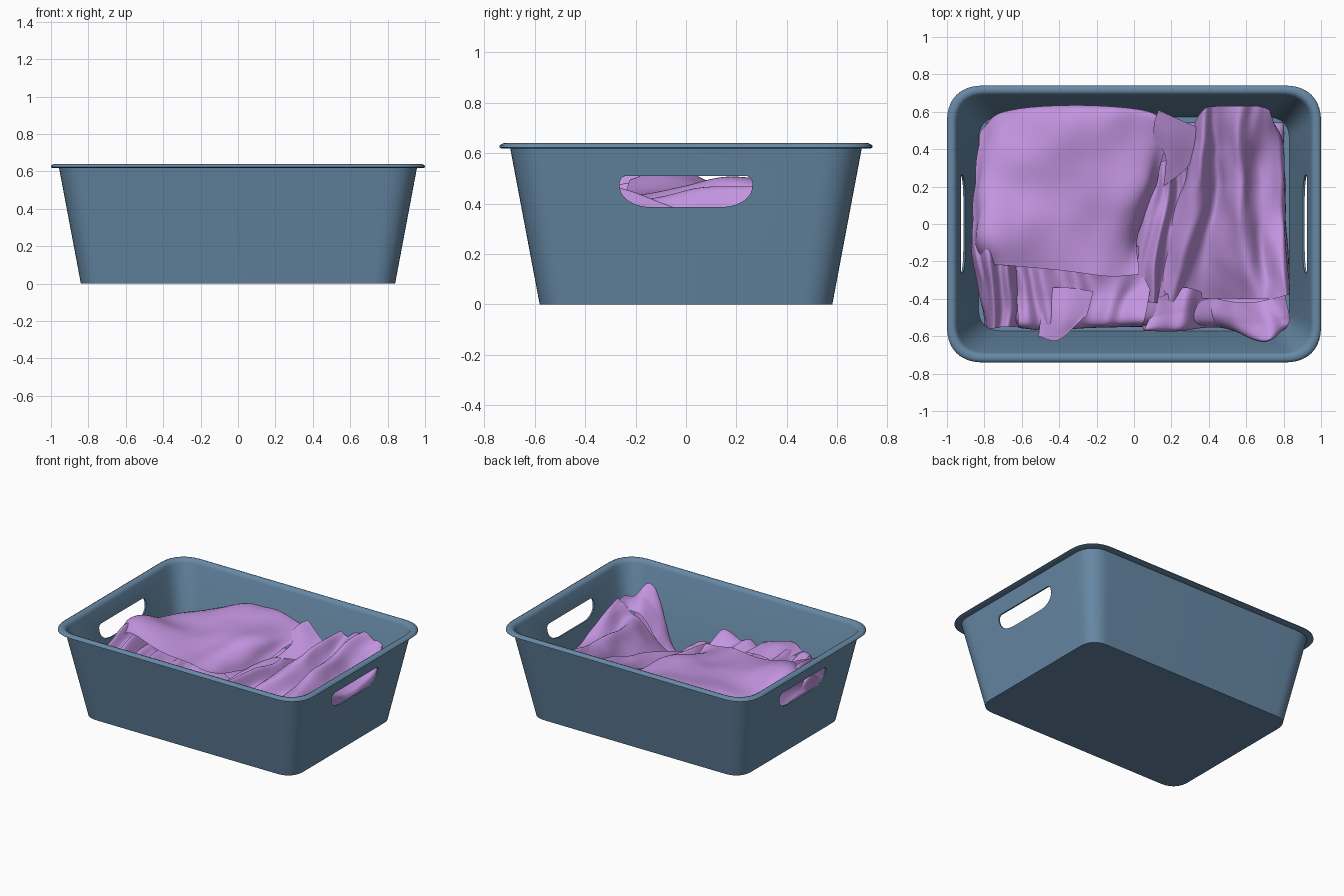
import bpy, bmesh, math
from mathutils import Vector, noise


def material(name, color):
    m = bpy.data.materials.new(name)
    m.diffuse_color = (*color, 1)
    return m


BLUE = material("bin_blue", (0.135, 0.25, 0.38))
PURPLE = material("cloth_purple", (0.55, 0.30, 0.75))


def make_object(name, verts, faces, mat=None):
    me = bpy.data.meshes.new(name)
    me.from_pydata(verts, [], faces)
    ob = bpy.data.objects.new(name, me)
    bpy.context.collection.objects.link(ob)
    if mat:
        me.materials.append(mat)
    bm = bmesh.new()
    bm.from_mesh(me)
    bmesh.ops.recalc_face_normals(bm, faces=bm.faces)
    bm.to_mesh(me)
    bm.free()
    return ob


def smooth(ob, angle):
    bpy.ops.object.select_all(action='DESELECT')
    ob.select_set(True)
    bpy.context.view_layer.objects.active = ob
    bpy.ops.object.shade_smooth_by_angle(angle=math.radians(angle))


def rounded(hx, hy, radii, power=1.0, n=14):
    """Rounded rectangle outline; (rx, ry) per corner from + + anticlockwise."""
    pts = []
    for k, (sx, sy) in enumerate([(1, 1), (-1, 1), (-1, -1), (1, -1)]):
        rx, ry = radii[k]
        for i in range(n + 1):
            a = math.pi / 2 * (i / n if k % 2 == 0 else 1 - i / n)
            c, s = max(math.cos(a), 0) ** power, max(math.sin(a), 0) ** power
            pts.append((sx * (hx - rx + rx * c), sy * (hy - ry + ry * s)))
    return pts


def loft(name, rings, mat=None):
    n = len(rings[0])
    faces = [tuple(range(n))[::-1], tuple(range((len(rings) - 1) * n, len(rings) * n))]
    for k in range(len(rings) - 1):
        for i in range(n):
            j = (i + 1) % n
            faces.append((k * n + i, k * n + j, k * n + n + j, k * n + n + i))
    return make_object(name, [p for r in rings for p in r], faces, mat)


# Bin: tapered shell with rolled rim; rows are half x, half y, corner radius, z
profile = [(0.840, 0.580, 0.13, 0.0), (0.957, 0.697, 0.16, 0.620), (0.990, 0.730, 0.19, 0.618),
           (1.000, 0.740, 0.20, 0.623), (0.998, 0.738, 0.20, 0.632), (0.985, 0.725, 0.19, 0.639),
           (0.970, 0.710, 0.18, 0.640), (0.955, 0.697, 0.165, 0.634), (0.946, 0.687, 0.16, 0.615),
           (0.831, 0.571, 0.12, 0.010)]
bin_shell = loft("bin", [[(x, y, z) for x, y in rounded(hx, hy, [(r, r)] * 4, 0.84)]
                         for hx, hy, r, z in profile], BLUE)

# Handle slots: one long cutter passes through both end walls
slot = rounded(0.263, 0.062, [(0.03, 0.03)] * 2 + [(0.13, 0.085)] * 2, 0.95)
cutter = loft("slot_cutter", [[(x, y, 0.448 + z) for y, z in slot] for x in (-1.2, 1.2)])
cutter.hide_render = True
mod = bin_shell.modifiers.new("slots", 'BOOLEAN')
mod.object = cutter
mod.solver = 'EXACT'
bpy.context.view_layer.objects.active = bin_shell
bpy.ops.object.modifier_apply(modifier=mod.name)
bpy.data.objects.remove(cutter)
smooth(bin_shell, 50)


def spline(pts, t):
    """Smooth curve through the points, t from 0 to 1."""
    n = len(pts) - 1
    i = min(int(t * n), n - 1)
    f = t * n - i
    b, c = pts[i], pts[i + 1]
    a = pts[i - 1] if i else b * 2 - c
    d = pts[i + 2] if i + 2 <= n else c * 2 - b
    return b + (c - a) * (f / 2) + (a * 2 - b * 5 + c * 4 - d) * (f * f / 2) \
        + (b * 3 - a - c * 3 + d) * (f ** 3 / 2)


def cloth(name, rows, wrinkle=0.012, folds=0, depth=0.0, res=56):
    """Sheet through a grid of points, with pleats along v and soft wrinkles."""
    rows = [[Vector(p) for p in r] for r in rows]
    verts, faces = [], []
    for i in range(res + 1):
        u = i / res
        col = [spline(r, u) for r in rows]
        for j in range(res + 1):
            p = spline(col, j / res)
            w = noise.noise((p.x * 5, p.y * 3.2, len(name)))
            p.z += wrinkle * w + depth * math.sin(folds * math.tau * u + 3 * w)
            p.x += wrinkle * 0.6 * noise.noise((p.z * 9, p.y * 5, 3))
            p.z = max(p.z, 0.012)
            verts.append(p)
    for i in range(res):
        for j in range(res):
            a = i * (res + 1) + j
            faces.append((a, a + 1, a + res + 2, a + res + 1))
    smooth(make_object(name, verts, faces, PURPLE), 60)


# Bulk of the pile, falling to the floor all round, lower on the right
def pile_point(x, y):
    edge = max(abs(x), abs(y))
    top = 0.30 if x < 0.1 else 0.15
    return (x * 0.79, y * 0.54, top if edge < 0.99 else 0.012)


steps = (-1, -0.96, -0.5, 0, 0.5, 0.96, 1)
cloth("cloth_pile", [[pile_point(x, y) for x in steps] for y in steps], 0.03)

# Broad sheet on the left, sagging at the back corner
cloth("cloth_left_sheet", [
    [(-.78, .54, .16), (-.69, .59, .24), (-.31, .62, .32), (.09, .59, .38), (.19, .53, .45)],
    [(-.83, .46, .24), (-.69, .57, .35), (-.31, .60, .49), (.06, .57, .49), (.18, .47, .47)],
    [(-.85, .20, .34), (-.74, .20, .45), (-.30, .20, .47), (.02, .20, .48), (.12, .18, .36)],
    [(-.87, -.08, .37), (-.76, -.05, .53), (-.35, -.05, .44), (-.07, -.05, .45), (.02, -.06, .36)],
    [(-.84, -.22, .36), (-.70, -.22, .49), (-.38, -.25, .43), (-.14, -.28, .44), (.02, -.27, .41)]], 0.04)

# Pleated strip down the left end
cloth("cloth_left_pleats", [
    [(-.84, .10, .25), (-.78, .10, .38), (-.68, .10, .40), (-.60, .10, .36)],
    [(-.87, -.13, .34), (-.80, -.15, .48), (-.69, -.15, .46), (-.60, -.15, .37)],
    [(-.83, -.36, .28), (-.77, -.36, .44), (-.69, -.36, .44), (-.60, -.36, .36)],
    [(-.80, -.54, .15), (-.77, -.56, .36), (-.70, -.55, .41), (-.62, -.55, .30)]], 0.015, 3, 0.028)

# Layered hems at the front
cloth("cloth_front_hem", [
    [(-.64, -.12, .38), (-.45, -.12, .37), (-.25, -.12, .37), (.08, -.12, .34)],
    [(-.63, -.36, .38), (-.45, -.38, .38), (-.25, -.36, .37), (.08, -.36, .33)],
    [(-.62, -.54, .40), (-.45, -.56, .37), (-.25, -.54, .35), (.05, -.53, .38)],
    [(-.62, -.55, .12), (-.45, -.55, .15), (-.25, -.55, .13), (.04, -.55, .12)]], 0.025, 4, 0.02)
cloth("cloth_front_flap", [
    [(-.48, -.34, .38), (-.36, -.34, .40), (-.22, -.36, .38)],
    [(-.50, -.50, .38), (-.38, -.50, .43), (-.25, -.48, .40)],
    [(-.51, -.60, .38), (-.40, -.62, .41), (-.27, -.50, .42)]], res=20)

# Turned-up corner between the two halves
cloth("cloth_middle_corner", [
    [(.10, .46, .45), (.11, .54, .48), (.13, .61, .49)],
    [(.17, .36, .42), (.20, .46, .45), (.24, .56, .45)],
    [(.16, .20, .38), (.30, .32, .38), (.36, .51, .40)]], res=24)

# Narrow folds slipping down between the halves
cloth("cloth_middle_folds", [
    [(.08, .32, .30), (.18, .34, .38), (.25, .34, .33), (.36, .36, .30)],
    [(.02, .05, .30), (.13, .05, .39), (.22, .05, .31), (.32, .05, .28)],
    [(.00, -.20, .28), (.10, -.20, .36), (.18, -.20, .26), (.30, -.20, .22)],
    [(.00, -.40, .26), (.10, -.42, .32), (.16, -.42, .22), (.28, -.42, .18)]], 0.02, 3, 0.018)

# Heavy ridged folds on the right
cloth("cloth_right_folds", [
    [(.29, .42, .28), (.36, .60, .46), (.44, .63, .46), (.55, .63, .52), (.66, .63, .47), (.73, .60, .45), (.72, .52, .16)],
    [(.26, .25, .26), (.35, .36, .46), (.45, .38, .36), (.55, .38, .49), (.67, .38, .36), (.78, .42, .36), (.80, .40, .15)],
    [(.18, .05, .24), (.31, .08, .41), (.44, .08, .30), (.55, .08, .46), (.68, .08, .35), (.79, .08, .34), (.81, .08, .15)],
    [(.10, -.20, .20), (.24, -.20, .31), (.38, -.20, .25), (.57, -.20, .41), (.70, -.20, .36), (.80, -.22, .46), (.83, -.20, .2)],
    [(.08, -.42, .20), (.18, -.42, .25), (.36, -.40, .16), (.60, -.40, .34), (.74, -.40, .42), (.82, -.38, .47), (.83, -.38, .2)]],
    0.025, 6, 0.008, 72)

# Gathered folds at the front right, around a deep hollow
cloth("cloth_right_gather", [
    [(.12, -.40, .26), (.28, -.34, .24), (.45, -.40, .18), (.62, -.42, .36), (.81, -.38, .46)],
    [(.08, -.50, .27), (.25, -.46, .26), (.42, -.49, .15), (.65, -.53, .44), (.83, -.50, .45)],
    [(.05, -.57, .28), (.22, -.57, .25), (.46, -.55, .12), (.69, -.63, .51), (.81, -.56, .38)],
    [(.05, -.54, .06), (.22, -.55, .05), (.46, -.55, .03), (.66, -.56, .12), (.79, -.54, .05)]], 0.02, 4, 0.012)
